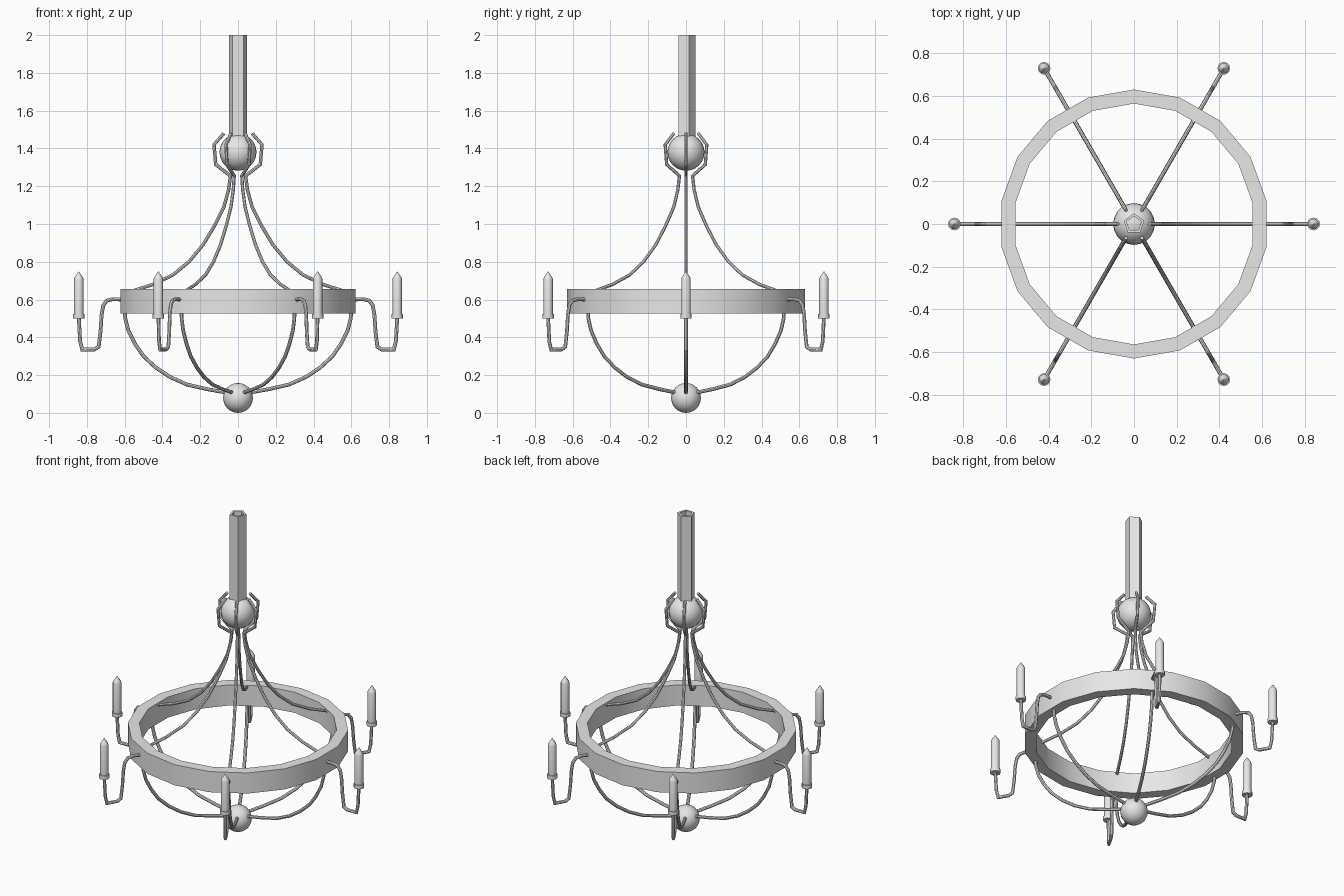
import bpy, bmesh, math
from mathutils import Vector

old = bpy.data.objects.get("Cube")
if old:
    bpy.data.objects.remove(old, do_unlink=True)

metal = bpy.data.materials.new("light_grey")
metal.use_nodes = True
GREY = (0.8, 0.8, 0.8, 1)
metal.diffuse_color = GREY
for node in metal.node_tree.nodes:
    if node.type == 'BSDF_PRINCIPLED':
        node.inputs["Base Color"].default_value = GREY


def finish(bm, name):
    """Turn a bmesh into a mesh with smooth faces and sharp edges kept."""
    bmesh.ops.recalc_face_normals(bm, faces=bm.faces)
    mesh = bpy.data.meshes.new(name)
    bm.to_mesh(mesh)
    bm.free()
    mesh.materials.append(metal)
    return mesh


def place(mesh, name, angle=0.0):
    ob = bpy.data.objects.new(name, mesh)
    bpy.context.collection.objects.link(ob)
    ob.rotation_euler.z = angle
    bpy.ops.object.select_all(action='DESELECT')
    ob.select_set(True)
    bpy.context.view_layer.objects.active = ob
    bpy.ops.object.shade_smooth_by_angle(angle=math.radians(35))
    return ob


def bridge(bm, a, b):
    n = len(a)
    for i in range(n):
        bm.faces.new((a[i], a[(i + 1) % n], b[(i + 1) % n], b[i]))


def lathe(name, profile, sides, closed=False, centre_x=0.0):
    """Revolve (radius, height) points; one corner always points to +y."""
    bm = bmesh.new()
    rings = []
    for r, z in profile:
        rings.append([bm.verts.new((
            centre_x + r * math.cos(math.pi / 2 + math.tau * i / sides),
            r * math.sin(math.pi / 2 + math.tau * i / sides), z))
            for i in range(sides)])
    for a, b in zip(rings, rings[1:]):
        bridge(bm, a, b)
    if closed:
        bridge(bm, rings[-1], rings[0])
    else:
        bm.faces.new(rings[0])
        bm.faces.new(rings[-1])
    return finish(bm, name)


def rod(name, path, radius=0.01, sides=8):
    """Sweep a round section along (distance from axis, height) points."""
    bm = bmesh.new()
    pts = [Vector((x, 0, z)) for x, z in path]
    side = Vector((0, 1, 0))
    rings = []
    for i, p in enumerate(pts):
        before = (p - pts[max(i - 1, 0)]).normalized()
        after = (pts[min(i + 1, len(pts) - 1)] - p).normalized()
        tangent = (before + after).normalized()
        normal = tangent.cross(side)
        mitre = 1 / max(0.6, tangent.dot(after if after.length else before))
        rings.append([bm.verts.new(
            p + normal * radius * mitre * math.cos(math.tau * k / sides)
            + side * radius * math.sin(math.tau * k / sides))
            for k in range(sides)])
    for a, b in zip(rings, rings[1:]):
        bridge(bm, a, b)
    bm.faces.new(rings[0])
    bm.faces.new(rings[-1])
    return finish(bm, name)


def ball(name, radius, z):
    bm = bmesh.new()
    bmesh.ops.create_uvsphere(bm, u_segments=20, v_segments=12, radius=radius)
    bmesh.ops.translate(bm, verts=bm.verts, vec=(0, 0, z))
    place(finish(bm, name), name)


# Central hollow five-sided pole and the two balls
place(lathe("pole", [(0.05, 1.4), (0.05, 2), (0.036, 2), (0.036, 1.4)], 5, True), "pole")
ball("upper_ball", 0.098, 1.38)
ball("lower_ball", 0.079, 0.079)

# Flat hoop
place(lathe("hoop", [(0.631, 0.527), (0.631, 0.657), (0.565, 0.657), (0.565, 0.527)],
            18, True), "hoop")

# Parts repeated around the axis
upper_rod = rod("upper_rod", [
    (0.075, 1.48), (0.127, 1.42), (0.118, 1.315), (0.04, 1.255), (0.05, 1.18),
    (0.075, 1.09), (0.125, 0.99), (0.185, 0.89), (0.26, 0.8), (0.345, 0.73),
    (0.45, 0.68), (0.575, 0.64)], 0.009)
lower_rod = rod("lower_rod", [
    (0.6, 0.56), (0.597, 0.5), (0.58, 0.435), (0.545, 0.365), (0.5, 0.3),
    (0.435, 0.24), (0.36, 0.19), (0.27, 0.15), (0.16, 0.125), (0.04, 0.104)])
candle_arm = rod("candle_arm", [
    (0.6, 0.6), (0.665, 0.602), (0.695, 0.594), (0.713, 0.57), (0.722, 0.52),
    (0.728, 0.43), (0.738, 0.35), (0.76, 0.336), (0.825, 0.336), (0.836, 0.38),
    (0.843, 0.51)])
candle = lathe("candle", [
    (0.03, 0.5), (0.03, 0.524), (0.025, 0.524), (0.025, 0.71), (0.022, 0.718),
    (0.002, 0.748)], 12, centre_x=0.843)

for i in range(6):
    turn = i * math.tau / 6
    for mesh in (upper_rod, lower_rod, candle_arm, candle):
        place(mesh, f"{mesh.name}_{i + 1}", turn)
